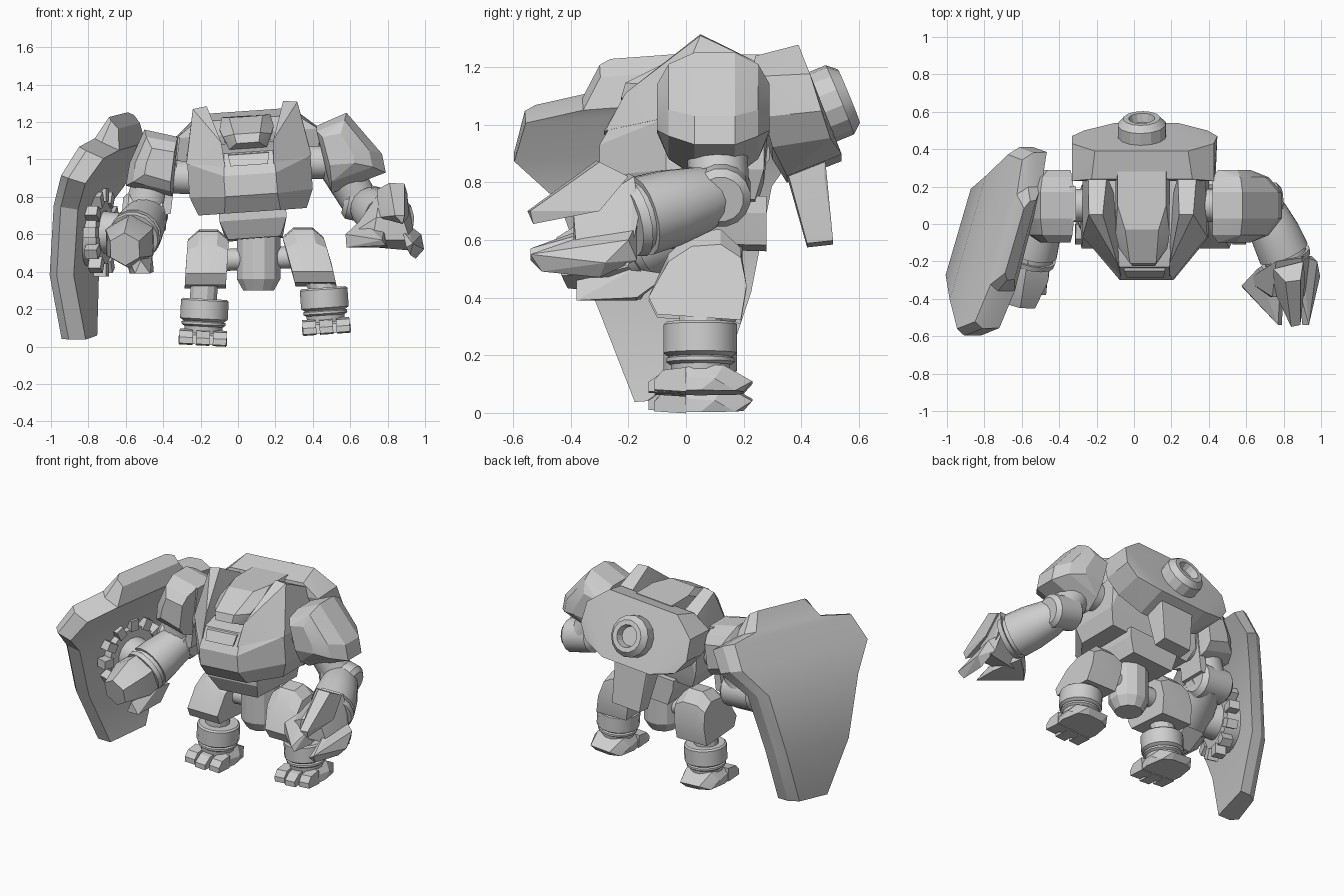
import bpy, bmesh, math
from mathutils import Vector, Matrix

grey = bpy.data.materials.new("plain_grey")
grey.diffuse_color = (0.62, 0.62, 0.62, 1)
# the torso leans slightly to one side
LEAN = Matrix.Translation((0.065, 0, 0.9)) @ Matrix.Rotation(math.radians(-4), 4, 'Y') @ Matrix.Translation((0, 0, -0.9))


def finish(name, bm, mat=None, angle=25):
    bmesh.ops.recalc_face_normals(bm, faces=bm.faces)
    me = bpy.data.meshes.new(name)
    bm.to_mesh(me)
    bm.free()
    if mat:
        me.transform(mat)
    me.materials.append(grey)
    ob = bpy.data.objects.new(name, me)
    bpy.context.collection.objects.link(ob)
    bpy.ops.object.select_all(action='DESELECT')
    ob.select_set(True)
    bpy.context.view_layer.objects.active = ob
    bpy.ops.object.shade_smooth_by_angle(angle=math.radians(angle))
    return ob


def hull(name, pts, mat=None):
    bm = bmesh.new()
    for p in pts:
        bm.verts.new(p)
    r = bmesh.ops.convex_hull(bm, input=bm.verts)
    junk = {g for g in r["geom_interior"] + r["geom_unused"] if isinstance(g, bmesh.types.BMVert)}
    bmesh.ops.delete(bm, geom=list(junk), context='VERTS')
    bmesh.ops.dissolve_limit(bm, angle_limit=0.06, verts=bm.verts, edges=bm.edges)
    return finish(name, bm, mat, 15)


def sym(pts):
    return pts + [(-x, y, z) for x, y, z in pts]


def loft(name, rings, mat=None):
    bm = bmesh.new()
    vs = [[bm.verts.new(p) for p in r] for r in rings]
    n = len(vs[0])
    for a, b in zip(vs, vs[1:]):
        for i in range(n):
            bm.faces.new((a[i], a[(i + 1) % n], b[(i + 1) % n], b[i]))
    bm.faces.new(vs[0])
    bm.faces.new(vs[-1])
    return finish(name, bm, mat)


def tube(name, start, end, prof, sides=16, mat=None):
    """prof holds (fraction from start to end, radius)."""
    a, d = Vector(start), Vector(end) - Vector(start)
    q = d.to_track_quat('Z', 'Y')
    rings = [[a + d * t + q @ Vector((r * math.cos(k), r * math.sin(k), 0))
              for k in (2 * math.pi * (i + 0.5) / sides for i in range(sides))] for t, r in prof]
    return loft(name, rings, mat)


def box(name, c, s, mat=None):
    return hull(name, [(c[0] + i * s[0] / 2, c[1] + j * s[1] / 2, c[2] + k * s[2] / 2)
                       for i in (-1, 1) for j in (-1, 1) for k in (-1, 1)], mat)


def dome(name, full, mid, edge):
    """rounded shoulder armour from x-z outlines at the middle, shoulder and rim depths"""
    hull(name, [(x, y, z) for ys, pr in (((.03, .17), full), ((-.06, .25), mid), ((-.10, .29), edge))
                for y in ys for x, z in pr])


# torso
hull("chest", sym([(.15, -.23, .72), (.29, -.05, .72), (.29, .24, .72), (.14, -.30, .81), (.14, -.30, .92),
                   (.33, -.07, .82), (.33, -.07, 1.0), (.33, .27, .82), (.33, .27, 1.05),
                   (.13, -.23, 1.04), (.28, -.02, 1.09), (.25, .30, 1.10)]), LEAN)
for s, side in ((-1, "left"), (1, "right")):
    hull(side + "_collar_ridge", [(s * x, y, z) for x, y, z in [
        (.205, .05, 1.30), (.28, .05, 1.29), (.13, -.28, .97), (.14, -.21, 1.10), (.335, -.07, 1.0),
        (.19, .26, 1.19), (.29, .26, 1.19), (.14, .1, 1.03), (.33, .24, 1.04)]], LEAN)
hull("head", sym([(.13, .28, 1.235), (.13, .10, 1.235), (.09, -.03, 1.23), (.145, .28, 1.16), (.145, -.05, 1.17),
                  (.13, -.13, 1.13), (.07, -.21, 1.14), (.06, -.225, 1.09), (.10, -.15, 1.06), (.10, .2, 1.05)]), LEAN)
hull("chin_guard", sym([(.10, -.15, 1.05), (.11, -.25, 1.03), (.10, -.285, .97), (.10, -.1, .97)]), LEAN)
hull("waist", sym([(.18, -.17, .74), (.18, .28, .74), (.18, -.17, .68), (.18, .28, .68),
                   (.14, -.12, .58), (.15, .28, .57)]), LEAN)
tube("pelvis", (.11, .08, .60), (.11, .08, .30), [(0, .12), (.8, .12), (1, .085)], 12)
tube("hip_axle", (-.14, .08, .46), (.36, .08, .48), [(0, .06), (1, .06)])

# back unit with exhaust
hull("back_unit", sym([(.27, .24, 1.22), (.25, .39, 1.26), (.38, .23, 1.14), (.38, .43, 1.15), (.39, .47, 1.02),
                       (.38, .27, 1.0), (.33, .50, .93), (.31, .3, .9), (.17, .54, .885), (.17, .35, .81)]), LEAN)
hull("back_strut", sym([(.12, .33, .9), (.12, .48, .9), (.12, .36, .80), (.12, .48, .81),
                        (.10, .42, .58), (.10, .51, .59)]), LEAN)
tube("exhaust", (-.01, .42, 1.04), (-.01, .565, 1.10),
     [(0, .10), (.3, .13), (.78, .13), (1, .10), (1, .07), (.7, .06)], 14, LEAN)

# right arm
tube("right_shoulder_joint", (.3, .1, .985), (.52, .1, .985), [(0, .09), (1, .09)])
dome("right_shoulder_armor", [(.42, 1.18), (.58, 1.25), (.77, 1.03), (.79, .93), (.70, .90), (.50, .82)],
     [(.42, 1.15), (.57, 1.21), (.70, 1.05), (.72, .96), (.50, .88)],
     [(.45, 1.12), (.55, 1.14), (.62, 1.02), (.62, .98), (.49, .97)])
tube("right_upper_arm", (.53, .1, .98), (.66, .12, .76), [(0, .11), (1, .10)])
tube("right_elbow", (.57, .12, .79), (.78, .12, .74), [(0, .08), (.12, .105), (.88, .105), (1, .08)])
tube("right_forearm", (.68, .12, .76), (.82, -.20, .67),
     [(0, .09), (.2, .115), (.55, .135), (.86, .14), (.86, .12), (.93, .12), (.93, .14), (1.02, .13)])
hull("right_palm", [(.76, -.2, .83), (.90, -.18, .82), (.60, -.30, .60), (.62, -.3, .54), (.96, -.2, .51),
                    (.92, -.16, .70), (.74, -.39, .69), (.88, -.39, .69), (.72, -.39, .57), (.92, -.38, .57)])
# three claws
hull("upper_claw", [(.745, -.24, .84), (.905, -.20, .82), (.81, -.31, .875), (.89, -.30, .87), (.915, -.30, .70),
                    (.75, -.36, .69), (.84, -.55, .70), (.89, -.54, .70), (.88, -.53, .655)])
hull("outer_claw", [(.90, -.17, .66), (.95, -.17, .53), (.98, -.2, .60), (.88, -.34, .62), (.995, -.28, .52),
                    (.95, -.3, .47), (.90, -.54, .53), (.935, -.54, .55), (.92, -.50, .49)])
hull("inner_claw", [(.66, -.24, .68), (.74, -.18, .55), (.575, -.33, .60), (.58, -.34, .53), (.65, -.26, .53),
                    (.78, -.36, .62), (.80, -.37, .53), (.77, -.54, .57), (.79, -.54, .54)])

# left arm
tube("left_shoulder_joint", (-.2, .1, .90), (-.42, .1, .91), [(0, .09), (1, .09)])
dome("left_shoulder_armor", [(-.50, 1.16), (-.32, 1.12), (-.35, .80), (-.60, .86), (-.58, .98)],
     [(-.49, 1.12), (-.33, 1.09), (-.36, .83), (-.56, .88), (-.55, .98)],
     [(-.46, 1.06), (-.34, 1.04), (-.36, .88), (-.50, .92), (-.49, .98)])
hull("left_arm_flange", [(x, y, z) for x, z in ((-.31, 1.12), (-.34, 1.12), (-.41, .70), (-.36, .71))
                         for y in (.02, .20)])
tube("left_upper_arm", (-.44, .1, .95), (-.50, .1, .72), [(0, .11), (1, .11)])
tube("left_elbow", (-.38, .11, .70), (-.62, .11, .72), [(0, .08), (.12, .11), (.88, .11), (1, .08)])
tube("left_forearm", (-.48, .12, .71), (-.56, -.20, .58),
     [(0, .11), (.3, .12), (.6, .135), (.84, .14), (.84, .125), (.92, .125), (.92, .14), (1.0, .135)])
tube("left_fist", (-.565, -.17, .58), (-.605, -.43, .52), [(0, .135), (.4, .145), (1, .09)], 6)
hull("left_fist_guard", [(-.46, -.06, .48), (-.60, -.06, .48), (-.46, -.18, .50), (-.60, -.18, .50),
                         (-.45, -.17, .40), (-.58, -.17, .39), (-.47, -.38, .39), (-.55, -.38, .39), (-.52, -.38, .46)])

# shield: rows of (front half width, rear half width, height, outer x, inner shift in x, inner shift in z)
rows = [(.175, .12, .05, -.92, .14, 0), (.29, .27, .40, -.945, .14, 0), (.40, .37, .78, -.885, .14, -.02),
        (.55, .50, .95, -.80, .14, -.04), (.50, .48, 1.10, -.715, .14, -.06), (.29, .29, 1.13, -.69, .14, -.06),
        (.22, .22, 1.24, -.63, .06, -.06)]


def shield_point(u, z, x):
    # yawed outward and rolled slightly, rear side up
    v = u - .07 * (z - .8)
    return (x + .28 * v, -.06 + .96 * v, z + .07 * u)


rings = []
for f, r, z, x, dx, dz in rows:
    rings.append([shield_point(.04 - f, z, x), shield_point(r - .04, z, x),
                  shield_point(r, z + dz * .3, x + dx * .35), shield_point(r, z + dz, x + dx * .85),
                  shield_point(-f, z + dz, x + dx), shield_point(-f, z + dz * .3, x + dx * .35)])
loft("shield", rings)

# toothed mount between shield and arm
GEAR = Matrix.Translation((-.75, -.07, .61)) @ Matrix.Rotation(math.radians(-16), 4, 'Z')
tube("mount_disc", (-.06, 0, 0), (.04, 0, 0), [(0, .18), (1, .18)], 24, GEAR)
tube("mount_hub", (.0, 0, 0), (.18, 0, 0), [(0, .12), (1, .10)], 16, GEAR)
for i in range(12):
    box("mount_tooth", (.02, 0, .20), (.07, .055, .07), GEAR @ Matrix.Rotation(math.tau * i / 12, 4, 'X'))

# legs: x at the thigh, x at the foot, lift, tilt
for side, xt, xf, dz, tilt in (("left", -.165, -.19, 0, 3), ("right", .375, .475, .06, -4)):
    lo = Matrix.Translation((xf, .05, dz)) @ Matrix.Rotation(math.radians(tilt), 4, 'Y')
    slope = (xf - xt) / .45
    prof = [(-.13, .39), (-.06, .54), (.02, .615), (.12, .625), (.19, .56), (.21, .43), (.19, .31), (-.10, .33)]
    loft(side + "_thigh", [[(xt + k + (.5 - z) * slope, y, z + dz * .2 - c * max(0, z - .45)) for y, z in prof]
                           for k, c in ((-.11, .3), (-.05, 0), (.05, 0), (.11, .3))])
    tube(side + "_shin", (xt + .22 * slope, .05, .36 + dz * .2), (xf, .05, .2 + dz), [(0, .075), (1, .075)], 12)
    tube(side + "_boot", (0, 0, .07), (0, 0, .255),
         [(0, .10), (.2, .105), (.25, .12), (.32, .12), (.35, .11), (.42, .13), (.95, .13), (1, .12), (1, .09)], 16, lo)
    hull(side + "_foot", sym([(.11, -.12, .01), (.11, -.11, .06), (.09, -.03, .10), (.09, .08, .10), (.13, .05, .05),
                              (.11, .12, .01), (.07, .18, .045), (.05, .15, .01), (.13, .0, .01)]), lo)
    for i in (-1, 0, 1):
        hull(side + "_toe", [(i * .09 + a * .036, y, z) for a in (-1, 1) for y, z in
                             ((-.18 + abs(i) * .02, .012), (-.18 + abs(i) * .02, .045), (-.13, .08), (-.05, .09),
                              (-.05, .005))], lo)
